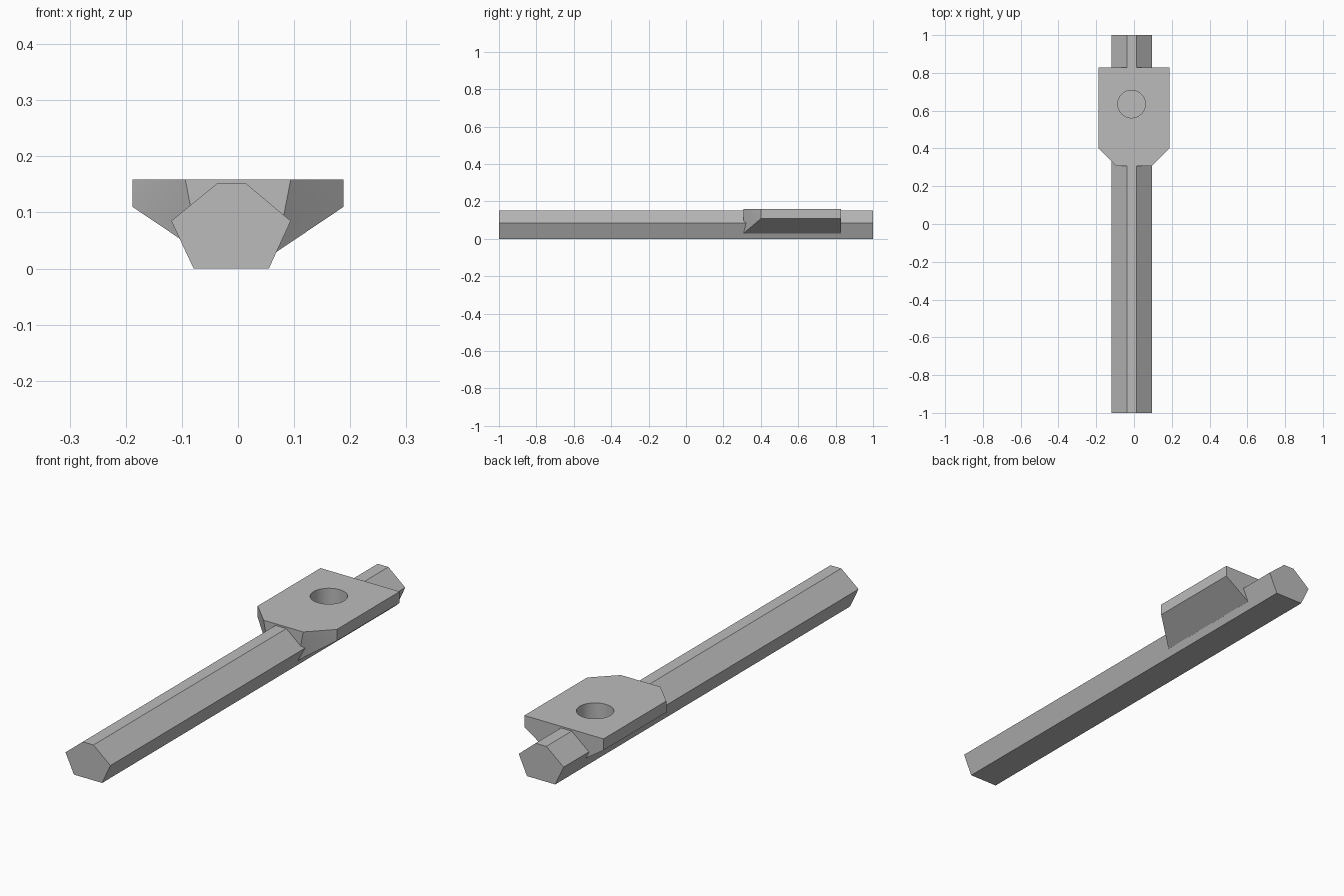
import bpy
import bmesh
from mathutils import Matrix, Vector

cube = bpy.data.objects.get("Cube")
if cube:
    bpy.data.objects.remove(cube, do_unlink=True)

grey = bpy.data.materials.new("plain_grey")
grey.use_nodes = True
colour = (0.5, 0.5, 0.5, 1)
grey.diffuse_color = colour
grey.node_tree.nodes["Principled BSDF"].inputs["Base Color"].default_value = colour


def finish(name, bm):
    bmesh.ops.recalc_face_normals(bm, faces=bm.faces)
    mesh = bpy.data.meshes.new(name)
    bm.to_mesh(mesh)
    bm.free()
    mesh.materials.append(grey)
    obj = bpy.data.objects.new(name, mesh)
    bpy.context.collection.objects.link(obj)
    return obj


def combine(target, tool, operation):
    mod = target.modifiers.new(operation.lower(), "BOOLEAN")
    mod.operation, mod.solver, mod.object = operation, "EXACT", tool
    bpy.context.view_layer.objects.active = target
    bpy.ops.object.modifier_apply(modifier=mod.name)
    bpy.data.objects.remove(tool, do_unlink=True)


# Long six-sided bar, extruded from its end profile
profile = [(-0.079, 0), (0.055, 0), (0.094, 0.085),
           (0.014, 0.152), (-0.037, 0.152), (-0.119, 0.085)]
bm = bmesh.new()
end = bm.faces.new([bm.verts.new((x, -1, z)) for x, z in profile])
ext = bmesh.ops.extrude_face_region(bm, geom=[end], use_keep_orig=True)
moved = [v for v in ext["geom"] if isinstance(v, bmesh.types.BMVert)]
bmesh.ops.translate(bm, verts=moved, vec=Vector((0, 2, 0)))
bar = finish("bar_with_mounting_block", bm)

# Mounting block: chamfered front corners, sloping underside, hull of mirrored corners
top, rim, root = 0.159, 0.11, 0.03
front, shoulder, back = 0.308, 0.402, 0.828
half = [(0.094, front, top), (0.069, front, root),
        (0.188, shoulder, top), (0.188, shoulder, rim),
        (0.188, back, top), (0.188, back, rim), (0.069, back, root)]
bm = bmesh.new()
for side in (-1, 1):
    for x, y, z in half:
        bm.verts.new((side * x, y, z))
bmesh.ops.convex_hull(bm, input=bm.verts)
bmesh.ops.dissolve_limit(bm, angle_limit=0.01, verts=bm.verts, edges=bm.edges)
combine(bar, finish("mounting_block", bm), "UNION")

# Round blind hole in the block
bm = bmesh.new()
bmesh.ops.create_cone(bm, cap_ends=True, segments=48, radius1=0.073, radius2=0.073,
                      depth=0.2, matrix=Matrix.Translation((-0.013, 0.635, 0.13)))
combine(bar, finish("hole_cutter", bm), "DIFFERENCE")

# Smooth hole wall, crisp edges elsewhere
bpy.ops.object.select_all(action="DESELECT")
bar.select_set(True)
bpy.context.view_layer.objects.active = bar
bpy.ops.object.shade_smooth_by_angle(angle=0.35)
